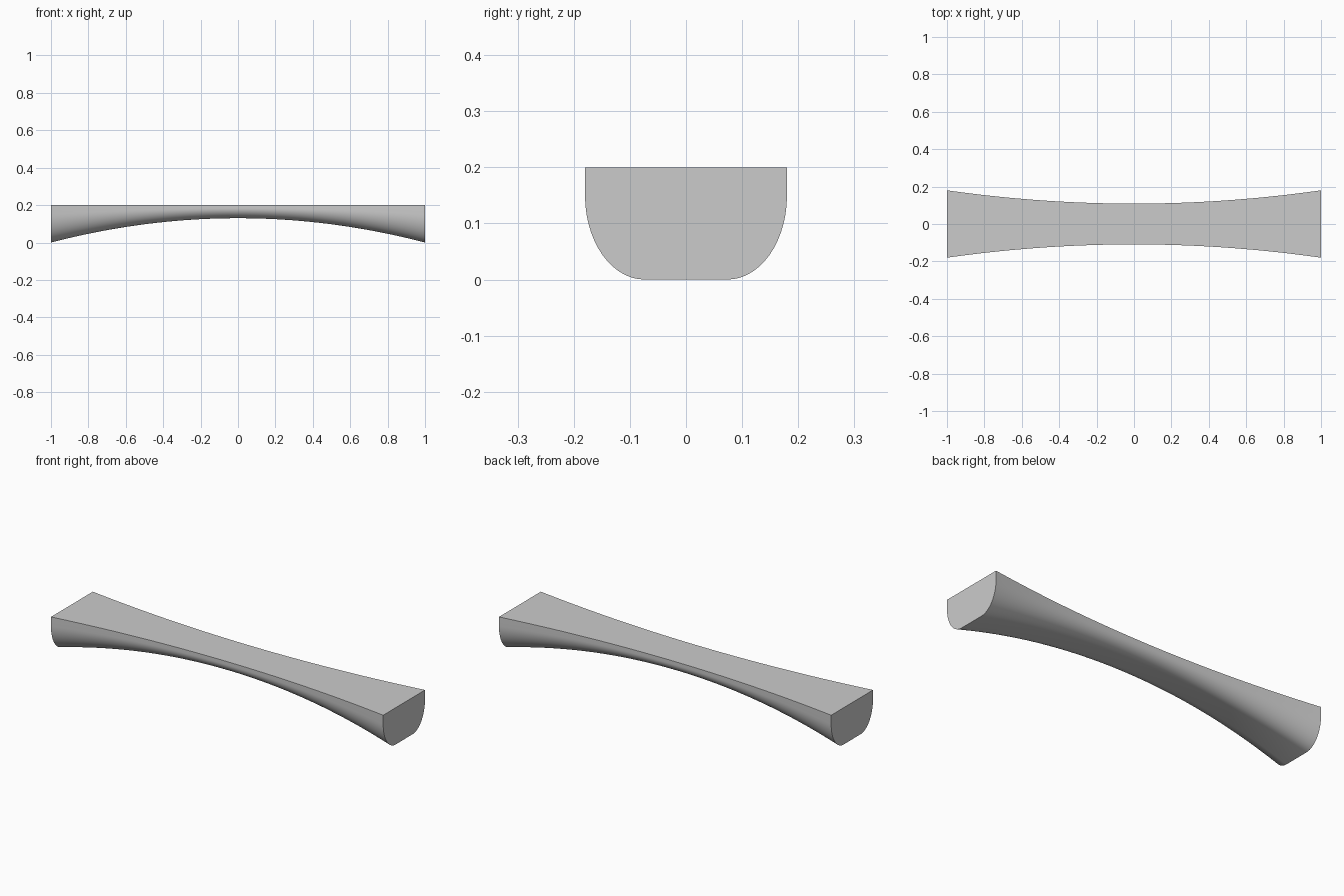
import bpy, bmesh, math

cube = bpy.data.objects.get("Cube")
if cube:
    bpy.data.objects.remove(cube, do_unlink=True)

TOP = 0.2
STATIONS = 48
ARC_STEPS = 14


def unit_section():
    """Flat-topped, round-bottomed outline: y in -1..1, depth in 0..1."""
    flat, start = 0.41, 0.25
    half = [(1.0, 0.0)]
    for i in range(ARC_STEPS + 1):
        a = math.pi / 2 * i / ARC_STEPS
        half.append((flat + (1 - flat) * math.cos(a),
                     start + (1 - start) * math.sin(a)))
    return half + [(-y, d) for y, d in reversed(half)]


def ring(bm, x, section):
    """One cross-section, narrower and shallower towards the middle."""
    half_width = 0.109 + 0.071 * x * x
    depth = 0.07 + 0.13 * x * x
    return [bm.verts.new((x, y * half_width, TOP - d * depth)) for y, d in section]


# Waisted bar with an arched underside
bm = bmesh.new()
section = unit_section()
rings = [ring(bm, -1 + 2 * i / STATIONS, section) for i in range(STATIONS + 1)]
for a, b in zip(rings, rings[1:]):
    for j in range(len(section)):
        k = (j + 1) % len(section)
        bm.faces.new((a[j], a[k], b[k], b[j]))

# End caps
bm.faces.new(rings[0])
bm.faces.new(rings[-1])
bmesh.ops.recalc_face_normals(bm, faces=bm.faces)

mesh = bpy.data.meshes.new("waisted_bar")
bm.to_mesh(mesh)
bm.free()
bar = bpy.data.objects.new("waisted_bar", mesh)
bpy.context.collection.objects.link(bar)

# Smooth sides with crisp rims
bpy.ops.object.select_all(action='DESELECT')
bar.select_set(True)
bpy.context.view_layer.objects.active = bar
bpy.ops.object.shade_smooth_by_angle(angle=math.radians(35))
